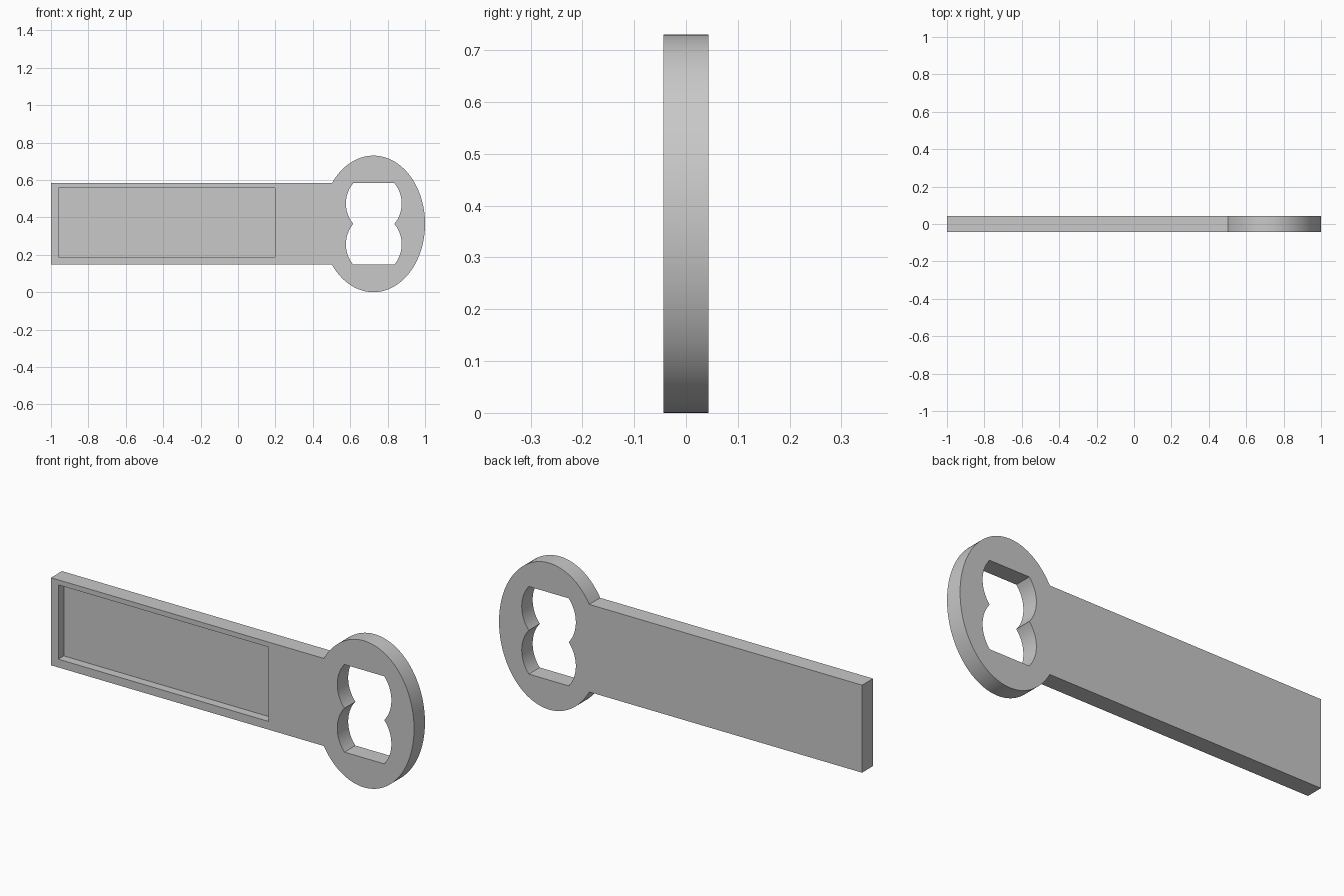
import bpy, bmesh
from math import sin, cos, asin, pi

cube = bpy.data.objects.get("Cube")
if cube:
    bpy.data.objects.remove(cube, do_unlink=True)

HALF_THICK = 0.043
MID_Z = 0.365
HANDLE_HALF = 0.218      # half height of the handle
HEAD_X, HEAD_RX = 0.724, 0.276
HOLE_X, LOBE_RX, LOBE_RZ, LOBE_DZ = 0.726, 0.149, 0.161, 0.109

grey = bpy.data.materials.new("light grey")
grey.use_nodes = True
colour = (0.58, 0.58, 0.58, 1)
grey.diffuse_color = colour
grey.node_tree.nodes["Principled BSDF"].inputs["Base Color"].default_value = colour


def arc(cx, cz, rx, rz, start, end, steps):
    return [(cx + rx * cos(a), cz + rz * sin(a))
            for a in (start + (end - start) * i / steps for i in range(steps + 1))]


def rectangle(x0, x1, z0, z1):
    return [(x0, z0), (x1, z0), (x1, z1), (x0, z1)]


def prism(name, outline, y0, y1):
    """Extrude an x-z outline from y0 to y1."""
    bm = bmesh.new()
    face = bm.faces.new([bm.verts.new((x, y0, z)) for x, z in outline])
    side = bmesh.ops.extrude_face_region(bm, geom=[face])["geom"]
    moved = [v for v in side if isinstance(v, bmesh.types.BMVert)]
    bmesh.ops.translate(bm, verts=moved, vec=(0, y1 - y0, 0))
    bmesh.ops.recalc_face_normals(bm, faces=bm.faces)
    mesh = bpy.data.meshes.new(name)
    bm.to_mesh(mesh)
    bm.free()
    mesh.materials.append(grey)
    obj = bpy.data.objects.new(name, mesh)
    bpy.context.collection.objects.link(obj)
    return obj


# Handle bar running into the oval head, as one outline
join = pi - asin(HANDLE_HALF / MID_Z)
outline = arc(HEAD_X, MID_Z, HEAD_RX, MID_Z, -join, join, 96)
outline += [(-1, MID_Z + HANDLE_HALF), (-1, MID_Z - HANDLE_HALF)]
body = prism("bottle_opener_body", outline, -HALF_THICK, HALF_THICK)

# Two-lobed opening through the head, flat at top and bottom
b = asin(LOBE_DZ / LOBE_RZ)
low, high = MID_Z - LOBE_DZ, MID_Z + LOBE_DZ
opening = []
for turn, first, second in ((0, low, high), (pi, high, low)):
    opening += arc(HOLE_X, first, LOBE_RX, LOBE_RZ, turn - b, turn + b, 24)[:-1]
    opening += arc(HOLE_X, second, LOBE_RX, LOBE_RZ, turn - b, turn + b, 24)
cutters = [
    prism("opening_cutter", opening, -0.2, 0.2),
    # Shallow pocket in the front of the handle
    prism("pocket_cutter", rectangle(-0.96, 0.197, 0.188, 0.558), -0.2, 0.0),
]

bpy.ops.object.select_all(action="DESELECT")
bpy.context.view_layer.objects.active = body
body.select_set(True)
for cutter in cutters:
    cutter.hide_render = True
    mod = body.modifiers.new("cut", "BOOLEAN")
    mod.operation = "DIFFERENCE"
    mod.solver = "EXACT"
    mod.object = cutter
    bpy.ops.object.modifier_apply(modifier=mod.name)
    bpy.data.objects.remove(cutter, do_unlink=True)

bpy.ops.object.shade_smooth_by_angle(angle=pi / 6)
